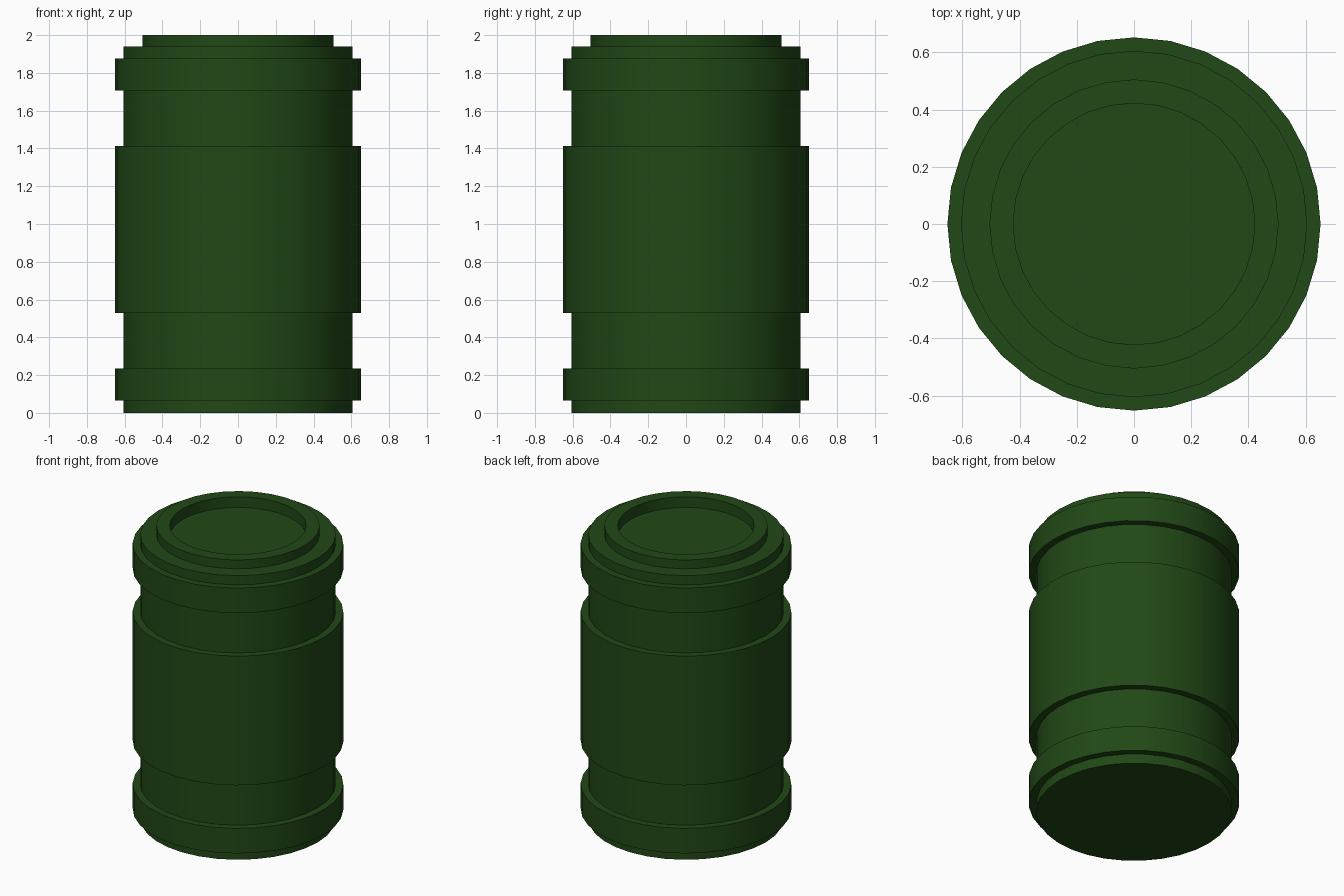
import bpy, bmesh
from math import cos, sin, tau

if "Cube" in bpy.data.objects:
    bpy.data.objects.remove(bpy.data.objects["Cube"])

SIDES = 32
BODY, GROOVE, RIM, WELL = 0.652, 0.605, 0.505, 0.422

# Barrel outline (radius, height), from the base up and into the lid recess
profile = [
    (GROOVE, 0), (GROOVE, 0.065),
    (BODY, 0.065), (BODY, 0.236),        # bottom hoop
    (GROOVE, 0.236), (GROOVE, 0.53),
    (BODY, 0.53), (BODY, 1.412),         # wide middle
    (GROOVE, 1.412), (GROOVE, 1.706),
    (BODY, 1.706), (BODY, 1.877),        # top hoop
    (GROOVE, 1.877), (GROOVE, 1.94),
    (RIM, 1.94), (RIM, 2),               # lid rim
    (WELL, 2), (WELL, 1.927),            # recessed lid
]

# Lathe the outline
bm = bmesh.new()
rings = [[bm.verts.new((r * cos(tau * i / SIDES), r * sin(tau * i / SIDES), z))
          for i in range(SIDES)] for r, z in profile]
for low, high in zip(rings, rings[1:]):
    for i in range(SIDES):
        j = (i + 1) % SIDES
        bm.faces.new((low[i], low[j], high[j], high[i]))

# Base and lid floor
bm.faces.new(rings[0][::-1])
bm.faces.new(rings[-1])

mesh = bpy.data.meshes.new("barrel")
bm.to_mesh(mesh)
bm.free()
barrel = bpy.data.objects.new("barrel", mesh)
bpy.context.collection.objects.link(barrel)

# Dark green paint
paint = bpy.data.materials.new("green_paint")
paint.diffuse_color = (0.015, 0.065, 0.008, 1)
paint.use_nodes = True
paint.node_tree.nodes["Principled BSDF"].inputs["Base Color"].default_value = paint.diffuse_color
mesh.materials.append(paint)

# Smooth round sides, sharp steps
bpy.context.view_layer.objects.active = barrel
barrel.select_set(True)
bpy.ops.object.shade_smooth_by_angle()
